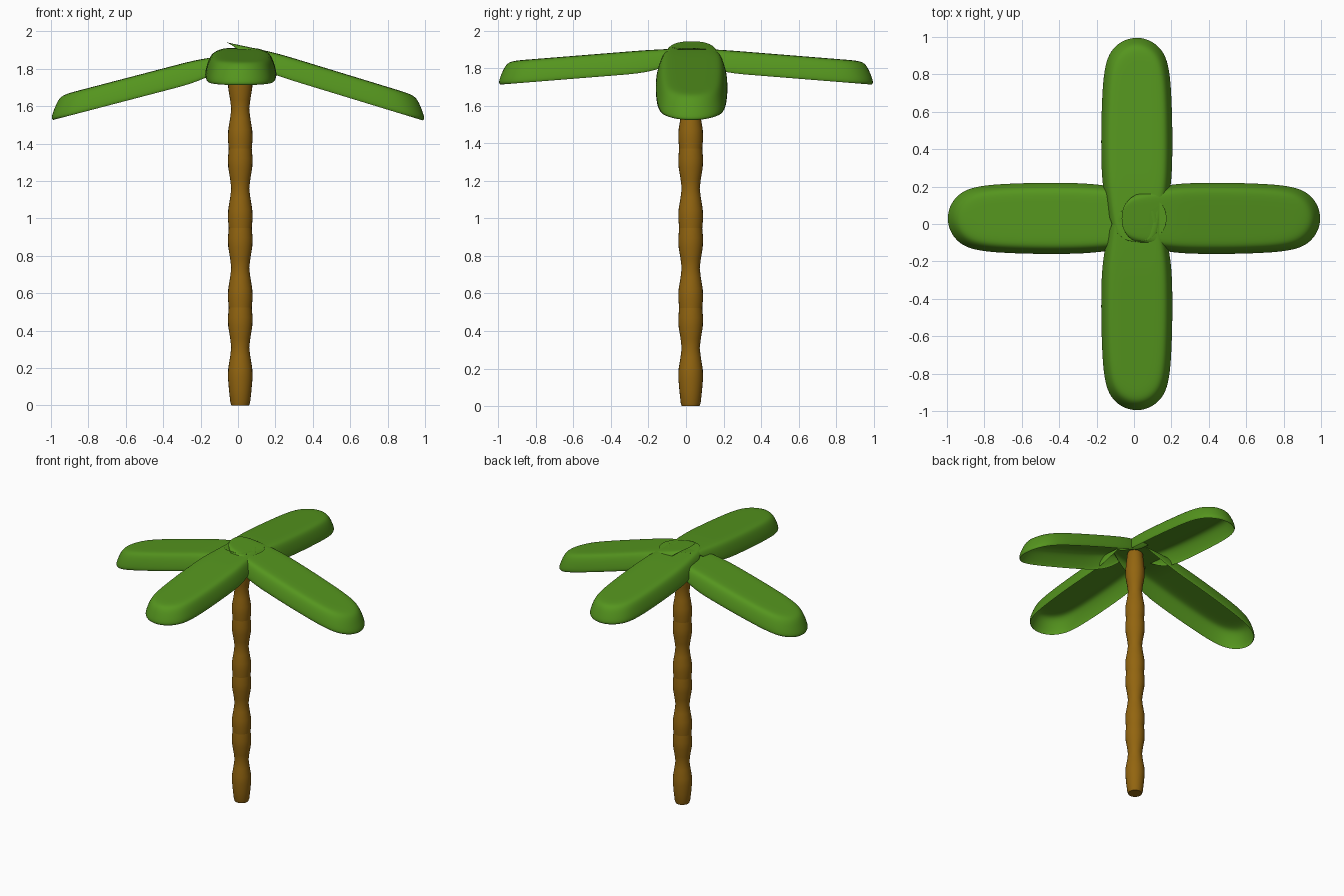
import bpy, bmesh, math

if "Cube" in bpy.data.objects:
    bpy.data.objects.remove(bpy.data.objects["Cube"])


def material(name, color):
    m = bpy.data.materials.new(name)
    m.diffuse_color = color
    m.use_nodes = True
    m.node_tree.nodes["Principled BSDF"].inputs["Base Color"].default_value = m.diffuse_color
    return m


GREEN = material("leaf_green", (0.09, 0.30, 0.013, 1))
BROWN = material("bark_brown", (0.29, 0.13, 0.005, 1))


def finish(bm, name, mat, levels):
    bmesh.ops.recalc_face_normals(bm, faces=bm.faces)
    me = bpy.data.meshes.new(name)
    bm.to_mesh(me)
    bm.free()
    ob = bpy.data.objects.new(name, me)
    bpy.context.collection.objects.link(ob)
    me.materials.append(mat)
    for p in me.polygons:
        p.use_smooth = True
    if levels:
        mod = ob.modifiers.new("smooth", 'SUBSURF')
        mod.levels = mod.render_levels = levels
    return ob


# Trunk: four overlapping hourglass segments, each lathed from half a profile
HALF = [(0.047, 0), (0.053, 0.018), (0.060, 0.08), (0.066, 0.15),
        (0.064, 0.20), (0.054, 0.26), (0.048, 0.31)]
PROFILE = HALF + [(r, 0.62 - z) for r, z in HALF[-2::-1]]
SIDES = 24


def trunk_segment(i):
    bm = bmesh.new()
    rings = [[bm.verts.new((0.012 + r * math.cos(2 * math.pi * k / SIDES),
                            0.025 + r * math.sin(2 * math.pi * k / SIDES),
                            z + 0.425 * i)) for k in range(SIDES)]
             for r, z in PROFILE]
    for a, b in zip(rings, rings[1:]):
        for k in range(SIDES):
            n = (k + 1) % SIDES
            bm.faces.new((a[k], a[n], b[n], b[k]))
    bm.faces.new(rings[0])
    bm.faces.new(rings[-1])
    ob = finish(bm, f"trunk_segment_{i + 1}", BROWN, 0)
    bpy.context.view_layer.objects.active = ob
    ob.select_set(True)
    bpy.ops.object.shade_smooth_by_angle(angle=math.radians(50))
    ob.select_set(False)


for i in range(4):
    trunk_segment(i)

# Leaf: concentric rings from rim to flat top; plan outline as (length, half width)
OUTLINE = [(0, 0), (0.01, 0.07), (0.05, 0.13), (0.13, 0.165), (0.22, 0.188), (0.36, 0.193),
           (0.52, 0.193), (0.68, 0.188), (0.80, 0.18), (0.90, 0.16),
           (0.96, 0.115), (0.993, 0.06), (1.004, 0)]
# ring: width scale, tip inset, share of depth
RINGS = [(0.97, 0.012, 1.03), (1.0, 0.0, 0.93), (0.94, 0.020, 0.5),
         (0.83, 0.045, 0.08), (0.66, 0.085, 0.0), (0.33, 0.16, 0.0)]
DEPTH = 0.118


def leaf(name, direction, side, root, z_root, z_bend, z_tip):
    dx, dy = direction
    bm = bmesh.new()

    def point(u, w, inset, share):
        # stretch the root end backwards past the trunk
        if u < 0.22:
            u = root + (0.22 - root) * u / 0.22
        u -= inset * max(0, (u - 0.2) / 0.8)
        if u < 0.2:
            z = z_root + (z_bend - z_root) * (u - root) / (0.2 - root)
        else:
            z = z_bend + (z_tip - z_bend) * (u - 0.2) / 0.75
        t = min(1, max(0, (u + 0.06) / 0.22))
        z -= share * DEPTH * t * t * (3 - 2 * t)
        return bm.verts.new((dx * u - dy * w + side[0], dy * u + dx * w + side[1], z))

    loop = OUTLINE + [(u, -w) for u, w in OUTLINE[-2:0:-1]]
    n = len(loop)
    rings = [[point(u, w * s, inset, share) for u, w in loop] for s, inset, share in RINGS]
    for a, b in zip(rings, rings[1:]):
        for k in range(n):
            m = (k + 1) % n
            bm.faces.new((a[k], a[m], b[m], b[k]))
    # flat middle strip, left half joined to right half
    c = rings[-1]
    last = len(OUTLINE) - 1
    for k in range(last):
        quad = [c[k], c[k + 1], c[(n - k - 1) % n], c[(n - k) % n]]
        bm.faces.new(list(dict.fromkeys(quad)))
    bmesh.ops.remove_doubles(bm, verts=bm.verts, dist=0.0005)
    finish(bm, name, GREEN, 2)


leaf("leaf_right", (1, 0), (0, 0.03), -0.07, 1.943, 1.886, 1.657)
leaf("leaf_left", (-1, 0), (0, 0.03), -0.18, 1.905, 1.854, 1.658)
leaf("leaf_back", (0, 1), (0.015, 0), -0.10, 1.912, 1.897, 1.837)
leaf("leaf_front", (0, -1), (0.015, 0), -0.10, 1.911, 1.897, 1.837)
